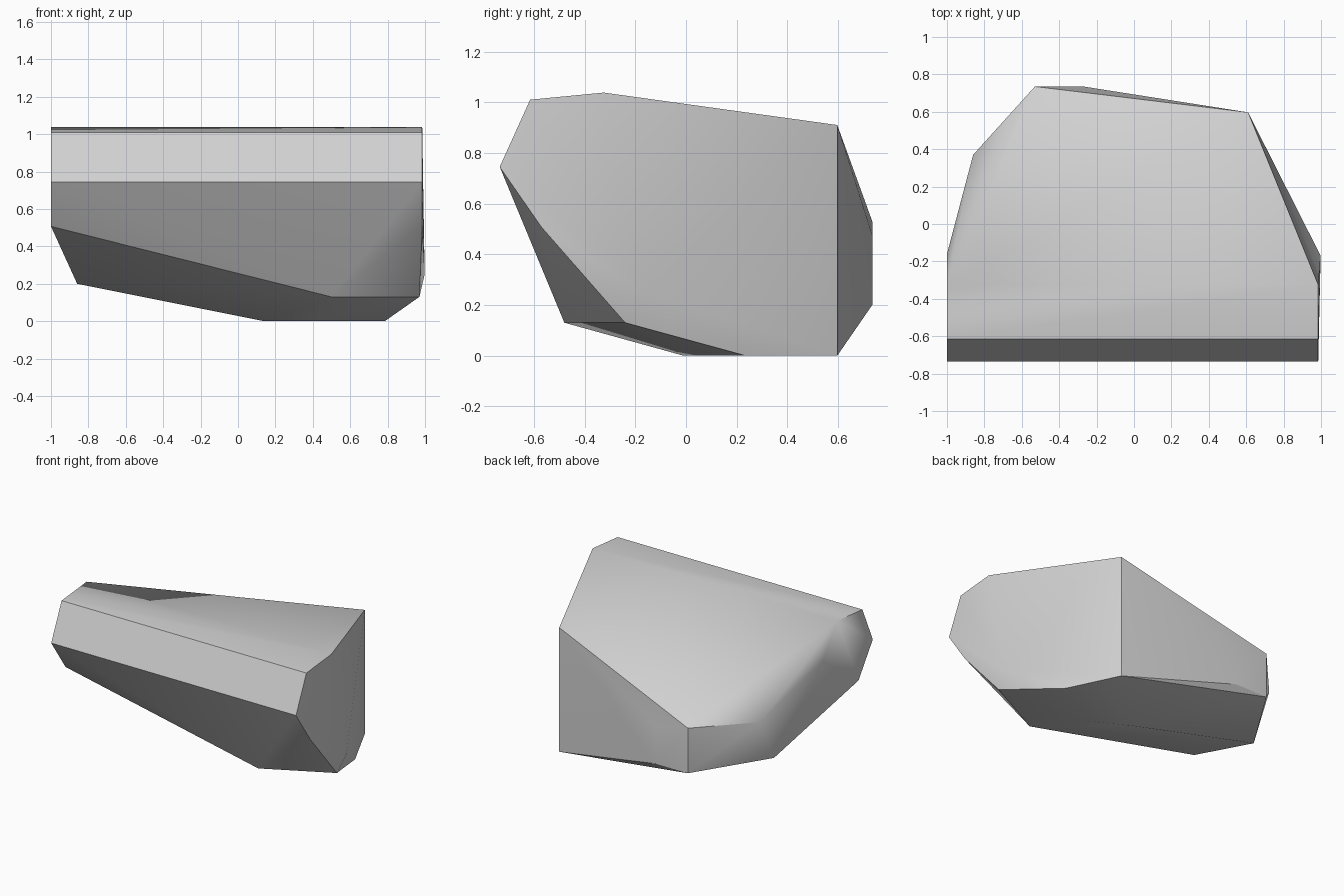
import bpy
import bmesh
import math

default = bpy.data.objects.get("Cube")
if default:
    bpy.data.objects.remove(default, do_unlink=True)

# Stone material
stone = bpy.data.materials.new("light_grey_stone")
stone.use_nodes = True
grey = (0.64, 0.64, 0.64, 1.0)
stone.diffuse_color = grey
bsdf = stone.node_tree.nodes["Principled BSDF"]
bsdf.inputs["Base Color"].default_value = grey
bsdf.inputs["Roughness"].default_value = 0.8

# Front ridge: one (y, z) profile repeated at both ends
ridge = [(-0.57, 0.507), (-0.735, 0.745), (-0.615, 1.01), (-0.325, 1.038)]
corners = [(x, y, z) for x in (-1.0, 0.985) for y, z in ridge]

# Back and side corners
corners += [
    (0.61, 0.597, 0.91), (0.61, 0.597, 0.0),
    (-0.53, 0.735, 0.53), (-0.53, 0.735, 0.2),
    (-0.27, 0.735, 0.476), (-0.27, 0.735, 0.2),
    (-0.86, 0.37, 0.523), (-0.86, 0.21, 0.2),
    (-1.0, -0.16, 0.81), (0.998, -0.17, 0.25),
]

# Underside corners
corners += [
    (0.97, -0.24, 0.13), (0.5, -0.48, 0.13),
    (0.785, 0.235, 0.0), (0.4, -0.01, 0.0), (0.14, 0.13, 0.0),
]

# Boulder: the solid wrapped around its corners
bm = bmesh.new()
for c in corners:
    bm.verts.new(c)
hull = bmesh.ops.convex_hull(bm, input=bm.verts[:])
loose = [v for v in bm.verts if not v.link_faces]
bmesh.ops.delete(bm, geom=loose, context='VERTS')
bmesh.ops.dissolve_limit(bm, angle_limit=math.radians(1),
                         verts=bm.verts[:], edges=bm.edges[:])
bmesh.ops.recalc_face_normals(bm, faces=bm.faces[:])

mesh = bpy.data.meshes.new("boulder")
bm.to_mesh(mesh)
bm.free()
mesh.materials.append(stone)
boulder = bpy.data.objects.new("boulder", mesh)
bpy.context.collection.objects.link(boulder)

# Soft shading across shallow folds, crisp edges elsewhere
bpy.ops.object.select_all(action='DESELECT')
boulder.select_set(True)
bpy.context.view_layer.objects.active = boulder
bpy.ops.object.shade_smooth_by_angle(angle=math.radians(30))
